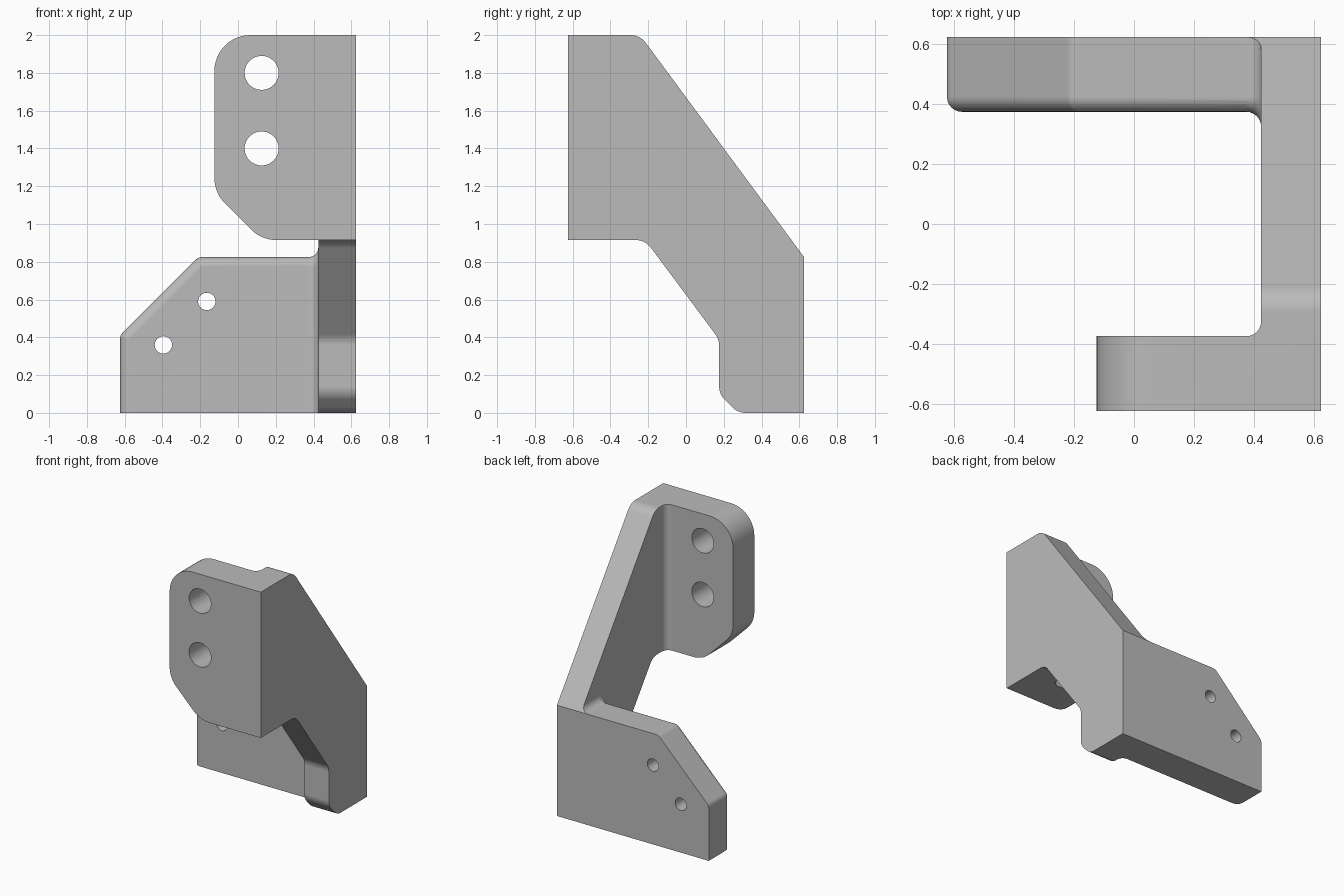
import bpy, bmesh, math
from mathutils import Vector

cube = bpy.data.objects.get("Cube")
if cube:
    bpy.data.objects.remove(cube, do_unlink=True)

OUT = 0.625      # half width and half depth
WEB = 0.425      # inner face of the side web
FR = 0.05        # small fillet radius
STEPS = 6

grey = bpy.data.materials.new("plain grey")
grey.use_nodes = True
grey.diffuse_color = (0.5, 0.5, 0.5, 1)
grey.node_tree.nodes["Principled BSDF"].inputs["Base Color"].default_value = (0.5, 0.5, 0.5, 1)


def rounded(corners, segs=8):
    """Outline from (u, v, radius) corners; radius 0 keeps the corner sharp."""
    pts = []
    for i, (u, v, r) in enumerate(corners):
        p = Vector((u, v))
        if r <= 0:
            pts.append(p)
            continue
        a = (Vector(corners[i - 1][:2]) - p).normalized()
        b = (Vector(corners[(i + 1) % len(corners)][:2]) - p).normalized()
        half = a.angle(b) / 2
        centre = p + (a + b).normalized() * (r / math.sin(half))
        start = p + a * (r / math.tan(half)) - centre
        turn = start.angle_signed(p + b * (r / math.tan(half)) - centre)
        for k in range(segs + 1):
            t = -turn * k / segs
            pts.append(centre + Vector((start.x * math.cos(t) - start.y * math.sin(t),
                                        start.x * math.sin(t) + start.y * math.cos(t))))
    return pts


def loft(name, rings):
    """Solid skinned through matching rings of 3D points."""
    bm = bmesh.new()
    rows = [[bm.verts.new(p) for p in ring] for ring in rings]
    n = len(rows[0])
    for a, b in zip(rows, rows[1:]):
        for i in range(n):
            j = (i + 1) % n
            bm.faces.new((a[i], a[j], b[j], b[i]))
    bm.faces.new(rows[0])
    bm.faces.new(rows[-1])
    bmesh.ops.recalc_face_normals(bm, faces=bm.faces)
    mesh = bpy.data.meshes.new(name)
    bm.to_mesh(mesh)
    bm.free()
    mesh.materials.append(grey)
    obj = bpy.data.objects.new(name, mesh)
    bpy.context.collection.objects.link(obj)
    return obj


def place(axis, uv, w):
    u, v = uv
    return {"x": (w, u, v), "y": (u, w, v), "z": (u, v, w)}[axis]


def prism(name, outline, axis, lo, hi):
    return loft(name, [[place(axis, p, w) for p in outline] for w in (lo, hi)])


def combine(target, tool, operation):
    """Apply a boolean and remove the tool object."""
    tool.hide_render = True
    bpy.context.view_layer.objects.active = target
    mod = target.modifiers.new("join", "BOOLEAN")
    mod.operation, mod.solver, mod.object = operation, "EXACT", tool
    bpy.ops.object.modifier_apply(modifier=mod.name)
    bpy.data.objects.remove(tool, do_unlink=True)


# Side web with the sloping edges
web_outline = rounded([
    (-OUT, 0.915, 0), (-OUT, 2, 0), (-0.243, 2, 0.1), (OUT, 0.825, 0), (OUT, 0, 0),
    (0.275, 0, 0.1), (0.175, 0.1, 0.1), (0.175, 0.39, 0.1), (-0.216, 0.915, 0.1)])
bracket = prism("bracket", web_outline, "x", WEB, OUT)

# Upper front plate
front_outline = rounded([
    (OUT, 0.915, 0), (OUT, 2, 0), (-0.125, 2, 0.19),
    (-0.125, 1.165, 0.19), (0.125, 0.915, 0.19)], 12)
front_plate = prism("front_plate", front_outline, "y", -OUT, -0.375)

# Hollow fillet between front plate and web
c = Vector((WEB - FR, -0.375 + FR))
arc = [c + FR * Vector((math.sin(t), -math.cos(t)))
       for t in (math.pi / 2 * k / STEPS for k in range(STEPS + 1))]
block = [Vector((WEB + FR, c.y)), Vector((WEB + FR, c.y - 2 * FR)), Vector((c.x, c.y - 2 * FR))]
front_fillet = prism("front_fillet", arc + block, "z", 0.915, 2)


# Lower back plate, its inner rim rounded over
def back_ring(d, y):
    r = max(FR - d, 0.001)
    k = d * math.tan(math.pi / 8)
    outline = rounded([(0.5, 0, 0), (0.5, 0.825 - d, 0), (-0.21 + k, 0.825 - d, r),
                       (-OUT + d, 0.41 - k, r), (-OUT + d, 0, 0)], 5)
    return [place("y", p, y) for p in outline]


rim = [math.pi / 2 * k / STEPS for k in range(STEPS + 1)]
back_plate = loft("back_plate", [
    back_ring(FR * (1 - math.sin(t)), 0.375 + FR * (1 - math.cos(t))) for t in rim
] + [back_ring(0, OUT)])


# Flare where the back plate meets the web, trimmed to the web outline
def flare_ring(d, x):
    outline = rounded([(OUT, 0, 0), (0.375 - d, 0, 0),
                       (0.375 - d, 0.825 + d, FR + d), (OUT, 0.825 + d, 0)])
    return [place("x", p, x) for p in outline]


back_flare = loft("back_flare", [
    flare_ring(FR * (1 - math.cos(t)), WEB - FR + FR * math.sin(t)) for t in rim
] + [flare_ring(FR, 0.5)])
combine(back_flare, prism("flare_trim", web_outline, "x", 0.3, 0.55), "INTERSECT")

for part in (front_plate, front_fillet, back_plate, back_flare):
    combine(bracket, part, "UNION")

# Bolt holes through both plates
for x, z, r in ((0.125, 1.8, 0.09), (0.125, 1.4, 0.09), (-0.165, 0.59, 0.046), (-0.395, 0.36, 0.046)):
    circle = [Vector((x + r * math.cos(a), z + r * math.sin(a)))
              for a in (math.tau * k / 40 for k in range(40))]
    combine(bracket, prism("hole_cutter", circle, "y", -1, 1), "DIFFERENCE")

# Tidy seams and shade
bm = bmesh.new()
bm.from_mesh(bracket.data)
bmesh.ops.remove_doubles(bm, verts=bm.verts, dist=0.0002)
bmesh.ops.dissolve_limit(bm, angle_limit=math.radians(0.5), verts=bm.verts, edges=bm.edges)
bm.to_mesh(bracket.data)
bm.free()
bpy.ops.object.select_all(action="DESELECT")
bracket.select_set(True)
bpy.context.view_layer.objects.active = bracket
bpy.ops.object.shade_smooth_by_angle(angle=math.radians(25))
weighted = bracket.modifiers.new("even shading", "WEIGHTED_NORMAL")
weighted.keep_sharp = True
